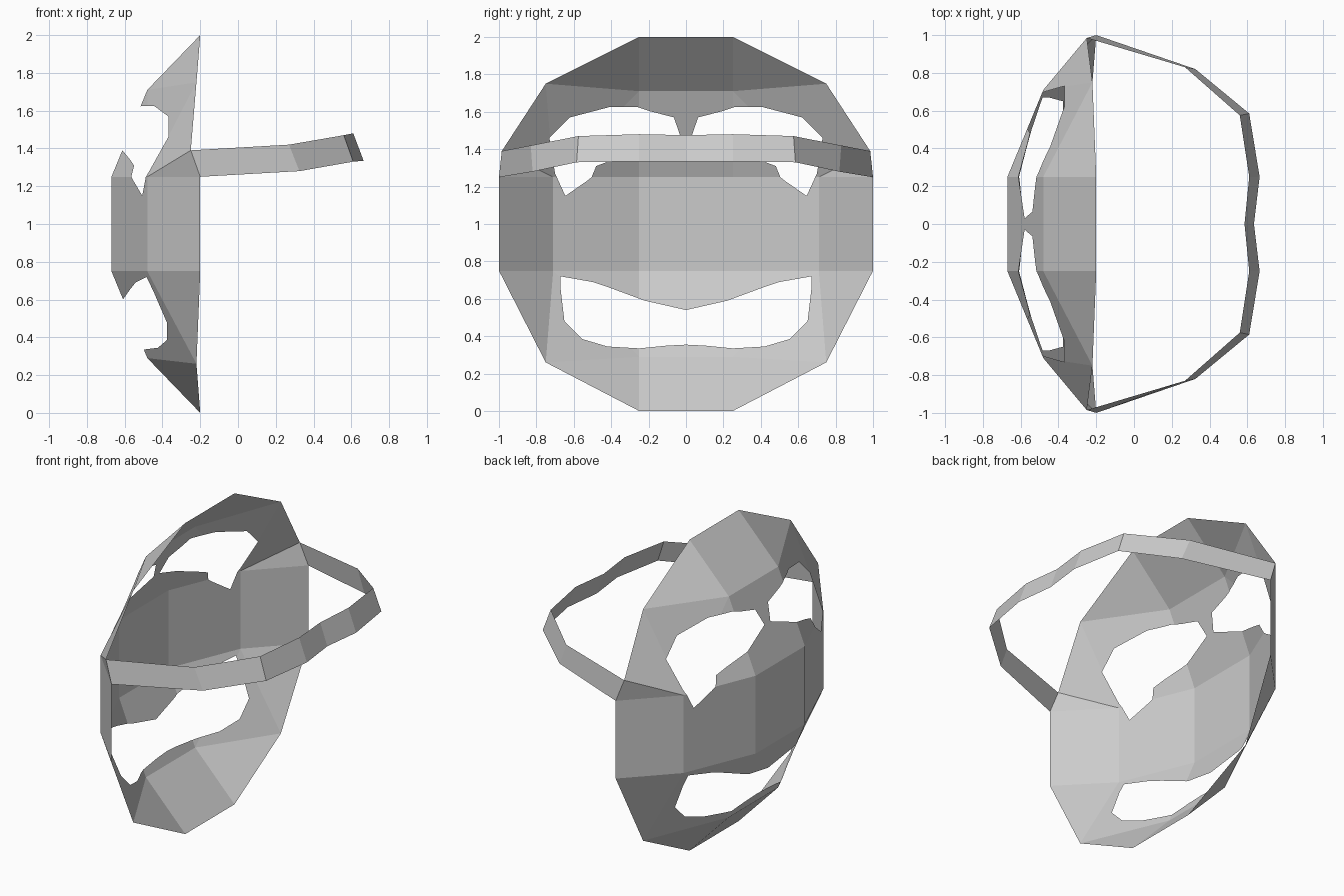
import bpy, bmesh, math
from mathutils import Vector
from mathutils.geometry import delaunay_2d_cdt, intersect_point_tri_2d, barycentric_transform

if "Cube" in bpy.data.objects:
    bpy.data.objects.remove(bpy.data.objects["Cube"])

grey = bpy.data.materials.new("plain grey")
grey.diffuse_color = (0.6, 0.6, 0.6, 1)
grey.use_nodes = True
grey.node_tree.nodes["Principled BSDF"].inputs["Base Color"].default_value = grey.diffuse_color


def finish(bm, name):
    me = bpy.data.meshes.new(name)
    bm.to_mesh(me)
    bm.free()
    me.materials.append(grey)
    ob = bpy.data.objects.new(name, me)
    bpy.context.collection.objects.link(ob)
    return ob


def inside(p, poly):
    hit = False
    for a, b in zip(poly, poly[1:] + poly[:1]):
        if (a[1] > p[1]) != (b[1] > p[1]):
            if p[0] < a[0] + (p[1] - a[1]) / (b[1] - a[1]) * (b[0] - a[0]):
                hit = not hit
    return hit


def flip(poly):
    return [(-y, z) for y, z in poly]


# Faceted face shell: half of the corner points as (x, y, z)
half = {
    "top": (-.20, .25, 2.0), "brow": (-.48, .25, 1.71), "front_hi": (-.67, .25, 1.25),
    "front_lo": (-.67, .25, .75), "chin": (-.48, .25, .29), "base": (-.20, .25, 0.0),
    "corner_hi": (-.22, .75, 1.75), "cheek_hi": (-.48, .71, 1.25), "cheek_lo": (-.48, .71, .75),
    "corner_lo": (-.22, .75, .26), "side_hi": (-.20, 1.0, 1.25), "side_lo": (-.20, 1.0, .75),
    "clip": (-.25, .985, 1.39),
}
side_tris = ["top brow corner_hi", "brow cheek_hi corner_hi", "brow front_hi cheek_hi",
             "front_hi front_lo cheek_lo", "front_hi cheek_lo cheek_hi",
             "cheek_hi cheek_lo side_lo", "cheek_hi side_lo side_hi",
             "cheek_hi side_hi clip", "cheek_hi clip corner_hi",
             "front_lo chin cheek_lo", "chin corner_lo cheek_lo",
             "cheek_lo corner_lo side_lo", "chin base corner_lo"]
tris = []
for s in (1, -1):
    P = {k: Vector((x, s * y, z)) for k, (x, y, z) in half.items()}
    tris += [[P[k] for k in t.split()] for t in side_tris]
column = ["top", "brow", "front_hi", "front_lo", "chin", "base"]
for hi, lo in zip(column, column[1:]):
    a, b = Vector(half[hi]), Vector(half[lo])
    c, d = (Vector((v.x, -v.y, v.z)) for v in (b, a))
    tris += [[a, b, c], [a, c, d]]

# Eye and mouth openings as (y, z) outlines
eye = [(.03, 1.47), (.065, 1.57), (.20, 1.605), (.26, 1.625), (.41, 1.625), (.62, 1.57),
       (.73, 1.46), (.70, 1.27), (.645, 1.15), (.53, 1.23), (.505, 1.25), (.48, 1.31),
       (.40, 1.34), (.25, 1.39)]
mouth_half = [(.22, .59), (.41, .66), (.50, .69), (.67, .72), (.67, .65), (.65, .48),
              (.555, .385), (.42, .345), (.25, .335), (.10, .35)]
mouth = [(0, .54)] + mouth_half + [(0, .355)] + flip(mouth_half)[::-1]
holes = [eye, flip(eye), mouth]

# Overlay creases and openings, then lift the flat layout onto the shell
pts, edges = [], []
for poly in [[(v.y, v.z) for v in t] for t in tris] + holes:
    n = len(pts)
    pts += [Vector(p) for p in poly]
    edges += [(n + i, n + (i + 1) % len(poly)) for i in range(len(poly))]
verts, _, faces = delaunay_2d_cdt(pts, edges, [], 0, 1e-4)[:3]


def owner(p):
    def reach(t):
        # lowest barycentric weight: positive inside
        (ay, az), (by, bz), (cy, cz) = [(v.y, v.z) for v in t]
        det = (bz - cz) * (ay - cy) + (cy - by) * (az - cz)
        u = ((bz - cz) * (p[0] - cy) + (cy - by) * (p[1] - cz)) / det
        w = ((cz - az) * (p[0] - cy) + (ay - cy) * (p[1] - cz)) / det
        k = 1 - u - w
        return min(u, w, k), u * t[0].x + w * t[1].x + k * t[2].x
    return max((reach(t) for t in tris), key=lambda r: r[0])


bm = bmesh.new()
bv = [bm.verts.new((owner(v)[1], v[0], v[1])) for v in verts]
for f in faces:
    c = sum((verts[i] for i in f), Vector((0, 0))) / len(f)
    if owner(c)[0] > 0 and not any(inside(c, h) for h in holes):
        bm.faces.new([bv[i] for i in f])
bmesh.ops.delete(bm, geom=[v for v in bm.verts if not v.link_faces], context='VERTS')
bm.normal_update()
for f in bm.faces:
    if f.normal.x > 0:
        f.normal_flip()
bmesh.ops.dissolve_limit(bm, angle_limit=math.radians(0.5), verts=bm.verts[:], edges=bm.edges[:])
finish(bm, "face_shell")

# Head strap: tilted ribbon, upper and lower edge points from side to back
upper = [(-.25, .985, 1.39), (.27, .83, 1.42), (.56, .575, 1.47), (.61, .25, 1.48), (.585, 0, 1.475)]
lower = [(-.20, 1.0, 1.25), (.325, .82, 1.28), (.61, .585, 1.33), (.665, .25, 1.335), (.635, 0, 1.335)]


def around(path):
    return path + [(x, -y, z) for x, y, z in path[-2::-1]]


bm = bmesh.new()
rows = [[bm.verts.new(p) for p in around(path)] for path in (upper, lower)]
for i in range(len(rows[0]) - 1):
    bm.faces.new([rows[0][i], rows[0][i + 1], rows[1][i + 1], rows[1][i]])
bm.normal_update()
if bm.faces[:][0].normal.y < 0:
    bmesh.ops.reverse_faces(bm, faces=bm.faces[:])
finish(bm, "head_strap")
